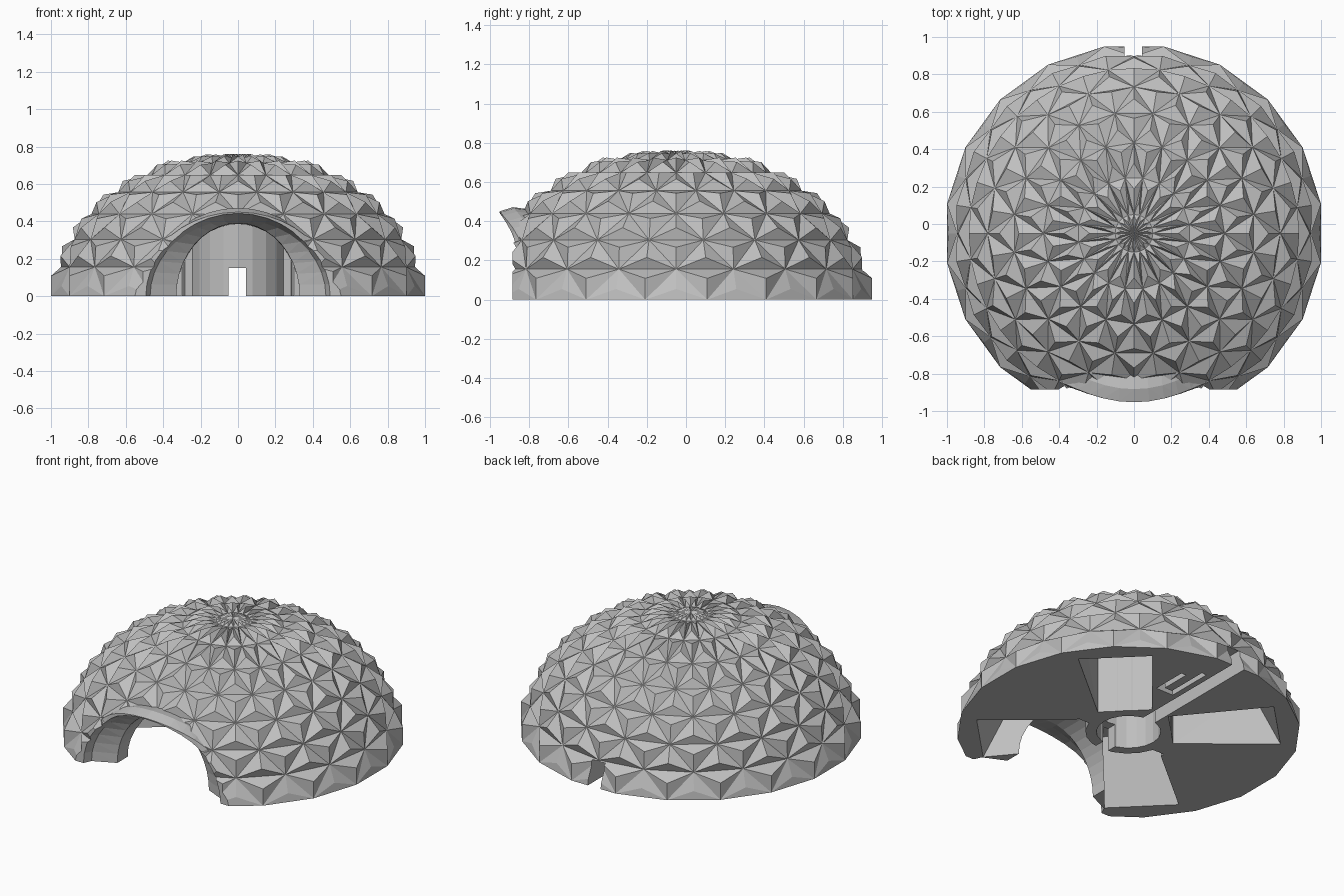
import bpy, bmesh
from math import sin, cos, pi, radians
from mathutils import Vector

if "Cube" in bpy.data.objects:
    bpy.data.objects.remove(bpy.data.objects["Cube"], do_unlink=True)

CY = -0.05      # the dome axis sits slightly forward
N = 20          # pyramids around each ring
STEP = 2 * pi / N

grey = bpy.data.materials.new("light_grey")
grey.diffuse_color = (0.52, 0.52, 0.52, 1)
grey.use_nodes = True
grey.node_tree.nodes["Principled BSDF"].inputs["Base Color"].default_value = (0.52, 0.52, 0.52, 1)


def finish(name, bm):
    bmesh.ops.recalc_face_normals(bm, faces=bm.faces)
    mesh = bpy.data.meshes.new(name)
    bm.to_mesh(mesh)
    bm.free()
    mesh.materials.append(grey)
    ob = bpy.data.objects.new(name, mesh)
    bpy.context.scene.collection.objects.link(ob)
    return ob


def loft(name, rings):
    """Closed solid through matching rings of points."""
    bm = bmesh.new()
    rows = [[bm.verts.new(p) for p in ring] for ring in rings]
    n = len(rows[0])
    for a, b in zip(rows, rows[1:]):
        for i in range(n):
            j = (i + 1) % n
            bm.faces.new((a[i], a[j], b[j], b[i]))
    bm.faces.new(rows[0])
    bm.faces.new(rows[-1])
    bmesh.ops.recalc_face_normals(bm, faces=bm.faces)
    bmesh.ops.triangulate(bm, faces=bm.faces)
    return finish(name, bm)


def box(name, x0, x1, y0, y1, z0, z1):
    return loft(name, [[(x0, y0, z), (x1, y0, z), (x1, y1, z), (x0, y1, z)] for z in (z0, z1)])


def cylinder(name, r, z0, z1, sides=20):
    return loft(name, [[(r * cos(2 * pi * i / sides), CY + r * sin(2 * pi * i / sides), z)
                        for i in range(sides)] for z in (z0, z1)])


def combine(target, tool, operation):
    mod = target.modifiers.new("shape", "BOOLEAN")
    mod.operation = operation
    mod.solver = "EXACT"
    mod.object = tool
    bpy.context.view_layer.objects.active = target
    bpy.ops.object.modifier_apply(modifier=mod.name)
    bpy.data.objects.remove(tool, do_unlink=True)


def arch(rx, rz, y, low, n=20):
    """Half-ellipse ring across x; y may be a function of the height ratio."""
    depth = y if callable(y) else (lambda s: y)
    pts = [(rx * cos(pi * i / n), depth(sin(pi * i / n)), rz * sin(pi * i / n)) for i in range(n + 1)]
    return [(rx, depth(0), low)] + pts + [(-rx, depth(0), low)]


# Dome: staggered rings of triangles, each raised into a pyramid
def on_shell(a, b, lat, lon):
    return Vector((a * cos(lat) * cos(lon), CY + a * cos(lat) * sin(lon), b * sin(lat)))


def make_dome():
    bm = bmesh.new()
    lats = [radians(12 * k) for k in range(8)]
    rows = []
    for k, lat in enumerate(lats):
        shift = 0.5 if k % 2 == 0 else 0
        radius = 1.012 if k == 0 else 0.968
        rows.append([bm.verts.new(on_shell(radius, 0.748, lat, (i + shift) * STEP)) for i in range(N)])

    def pyramid(tri, lat, lon, k=1.0):
        tip = bm.verts.new(on_shell(k, 0.782 * min(k, 1), lat, lon))
        for i in range(3):
            bm.faces.new((tri[i], tri[(i + 1) % 3], tip))

    for k in range(len(rows) - 1):
        low, up = rows[k], rows[k + 1]
        d = (lats[k + 1] - lats[k]) / 3
        s = 0.5 if k % 2 == 0 else 0
        top = 0.985 if k == 6 else 1.0     # flatter pyramids near the pole
        for i in range(N):
            j = (i + 1) % N
            # the upper ring is half a step away from the lower one
            above = up[j] if s else up[i]
            pyramid((low[i], low[j], above), lats[k] + d, (i + s + 0.5) * STEP,
                    0.995 if k == 0 else top)
            pair = (up[i], up[j]) if s else (up[i - 1], up[i])
            pyramid((low[i], pair[1], pair[0]), lats[k] + 2 * d, (i + s) * STEP,
                    1.022 if k == 0 else top)
    pole = bm.verts.new((0, CY, 0.758))
    for i in range(N):
        pyramid((rows[-1][i], rows[-1][(i + 1) % N], pole), radians(86), (i + 0.5) * STEP, 0.975)
    # skirt below the ground, trimmed at the end
    skirt = [bm.verts.new((v.co.x, v.co.y, -0.1)) for v in rows[0]]
    for i in range(N):
        j = (i + 1) % N
        bm.faces.new((rows[0][i], skirt[i], skirt[j], rows[0][j]))
    bm.faces.new(skirt)
    return finish("dome", bm)


dome = make_dome()

# Flattened front with a small visor over the entrance
combine(dome, box("front_trim", -2, 2, -2, -0.885, -1, 2), "DIFFERENCE")


def lip(s):
    return -0.84 - 0.113 * (max(0, s - 0.6) / 0.4) ** 1.5


combine(dome, loft("hood", [arch(0.42, 0.42, -0.5, -0.09),
                            arch(0.49, 0.472, lambda s: lip(s) + 0.07, -0.09),
                            arch(0.52, 0.45, lip, -0.09)]), "UNION")

# Entrance: shallow flare into a straight arched tunnel
flare = [(0.53, 0.455, -1.0), (0.50, 0.43, -0.9), (0.47, 0.41, -0.835),
         (0.33, 0.39, -0.77), (0.33, 0.385, -0.12)]
combine(dome, loft("tunnel", [arch(rx, rz, y, -0.3) for rx, rz, y in flare]), "DIFFERENCE")


# Four diagonal pockets in the underside
def pocket(angle):
    a = radians(angle)

    def ring(r1, z):
        plan = ((0.25, -0.16), (r1, -0.22), (r1, 0.22), (0.25, 0.16))
        return [(r * cos(a) - t * sin(a), CY + r * sin(a) + t * cos(a), z) for r, t in plan]
    return loft("pocket", [ring(0.88, -0.3), ring(0.88, 0), ring(0.7, 0.38)])


for angle in (45, 135, 225, 315):
    combine(dome, pocket(angle), "DIFFERENCE")

# Hollow central post with a channel running to the back
combine(dome, cylinder("post", 0.255, -0.08, 0.45), "UNION")
combine(dome, cylinder("post_hole", 0.19, -0.3, 0.33), "DIFFERENCE")
combine(dome, box("channel", -0.05, 0.042, -0.5, 1.3, -0.3, 0.15), "DIFFERENCE")

# Shallow hook-shaped groove beside the channel
for x0, x1, y0, y1 in ((0.08, 0.115, 0.45, 0.76), (0.17, 0.205, 0.45, 0.68), (0.1, 0.19, 0.45, 0.485)):
    combine(dome, box("groove", x0, x1, y0, y1, -0.3, 0.06), "DIFFERENCE")

# Level the underside at the ground
combine(dome, box("ground_trim", -2, 2, -2, 2, -1, 0), "DIFFERENCE")
